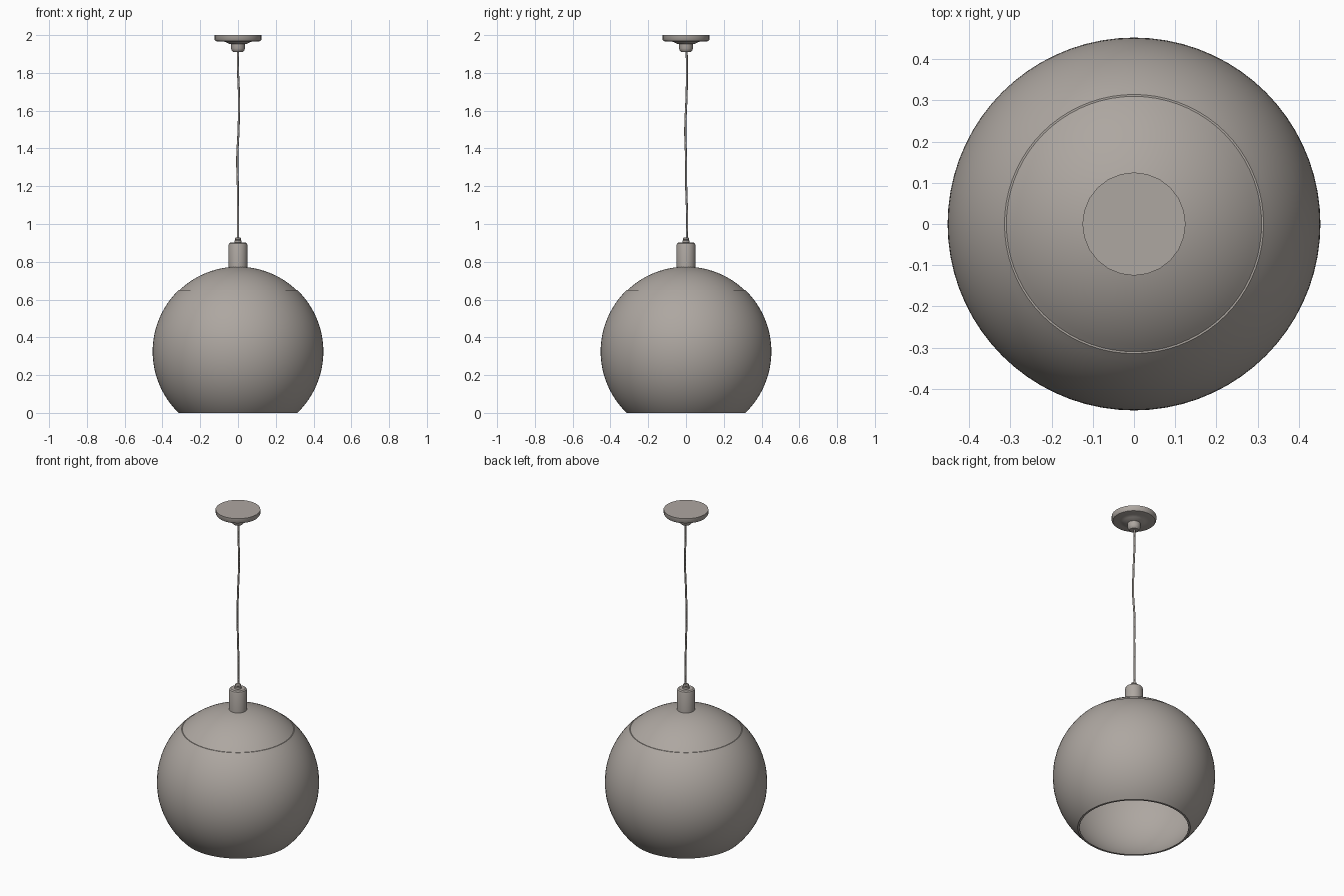
import bpy, bmesh, math

if "Cube" in bpy.data.objects:
    bpy.data.objects.remove(bpy.data.objects["Cube"])

grey = bpy.data.materials.new("warm grey")
grey.diffuse_color = (0.42, 0.385, 0.355, 1)
grey.use_nodes = True
grey.node_tree.nodes["Principled BSDF"].inputs["Base Color"].default_value = grey.diffuse_color


def finish(obj, angle=35):
    obj.data.materials.append(grey)
    bpy.ops.object.select_all(action='DESELECT')
    obj.select_set(True)
    bpy.context.view_layer.objects.active = obj
    bpy.ops.object.shade_smooth_by_angle(angle=math.radians(angle))


def lathe(name, profile, sides, closed=False, angle=35):
    """Spin an (r, z) profile round the z axis."""
    bm = bmesh.new()
    vs = [bm.verts.new((r, 0, z)) for r, z in profile]
    pairs = list(zip(vs, vs[1:])) + ([(vs[-1], vs[0])] if closed else [])
    edges = [bm.edges.new(p) for p in pairs]
    bmesh.ops.spin(bm, geom=vs + edges, cent=(0, 0, 0), axis=(0, 0, 1),
                   angle=math.tau, steps=sides, use_duplicate=False)
    bmesh.ops.remove_doubles(bm, verts=bm.verts, dist=1e-5)
    bmesh.ops.recalc_face_normals(bm, faces=bm.faces)
    me = bpy.data.meshes.new(name)
    bm.to_mesh(me)
    bm.free()
    obj = bpy.data.objects.new(name, me)
    bpy.context.collection.objects.link(obj)
    finish(obj, angle)
    return obj


def arc(radius, z0, z1, n):
    """Points of a globe profile between two heights (globe centre z = 0.325)."""
    a0 = math.asin((z0 - 0.325) / radius)
    a1 = math.asin(max(-1, min(1, (z1 - 0.325) / radius)))
    pts = []
    for i in range(n + 1):
        a = a0 + (a1 - a0) * i / n
        pts.append((max(0, radius * math.cos(a)), 0.325 + radius * math.sin(a)))
    return pts


# Globe shade: thin shell open at the bottom and at the top seam
lathe("globe_shade", arc(0.452, 0, 0.65, 32) + arc(0.444, 0.65, 0, 32), 72, closed=True)

# Domed cap filling the top of the globe
lathe("shade_cap", arc(0.449, 0.645, 0.774, 12) + arc(0.443, 0.768, 0.645, 12), 72)

# Neck with softened top edge, and cord grip
lathe("neck", [(0, 0.765), (0.05, 0.765), (0.05, 0.888), (0.047, 0.897),
               (0.040, 0.902), (0, 0.902)], 32)
lathe("cord_grip", [(0, 0.90), (0.019, 0.90), (0.019, 0.912), (0.014, 0.915),
                    (0.017, 0.918), (0.015, 0.927), (0, 0.93)], 20)

# Slightly kinked hanging cord
cu = bpy.data.curves.new("cord", 'CURVE')
cu.dimensions = '3D'
cu.bevel_depth = 0.0055
cu.bevel_resolution = 2
cu.use_fill_caps = True
path = [(0, 0.004, 0.92), (0, 0.006, 1.02), (-0.001, 0.001, 1.2), (-0.004, 0, 1.35),
        (0.003, -0.004, 1.5), (0.005, 0.003, 1.68), (0, 0.005, 1.82), (0, 0.003, 1.93)]
sp = cu.splines.new('BEZIER')
sp.bezier_points.add(len(path) - 1)
for bp, p in zip(sp.bezier_points, path):
    bp.co = p
    bp.handle_left_type = bp.handle_right_type = 'AUTO'
sp.resolution_u = 6
tmp = bpy.data.objects.new("cord_curve", cu)
bpy.context.collection.objects.link(tmp)
me = bpy.data.meshes.new_from_object(tmp.evaluated_get(bpy.context.evaluated_depsgraph_get()))
bpy.data.objects.remove(tmp)
cord = bpy.data.objects.new("cord", me)
bpy.context.collection.objects.link(cord)
me.materials.clear()
finish(cord, 60)

# Ceiling canopy with dished underside, and its hub
lathe("ceiling_canopy", [(0, 2.0), (0.125, 2.0), (0.125, 1.978), (0.119, 1.969),
                         (0.108, 1.966), (0.085, 1.969), (0.062, 1.962),
                         (0.045, 1.952), (0, 1.952)], 24)
lathe("canopy_hub", [(0, 1.955), (0.037, 1.955), (0.037, 1.93), (0.033, 1.918),
                     (0.026, 1.911), (0, 1.911)], 24)
